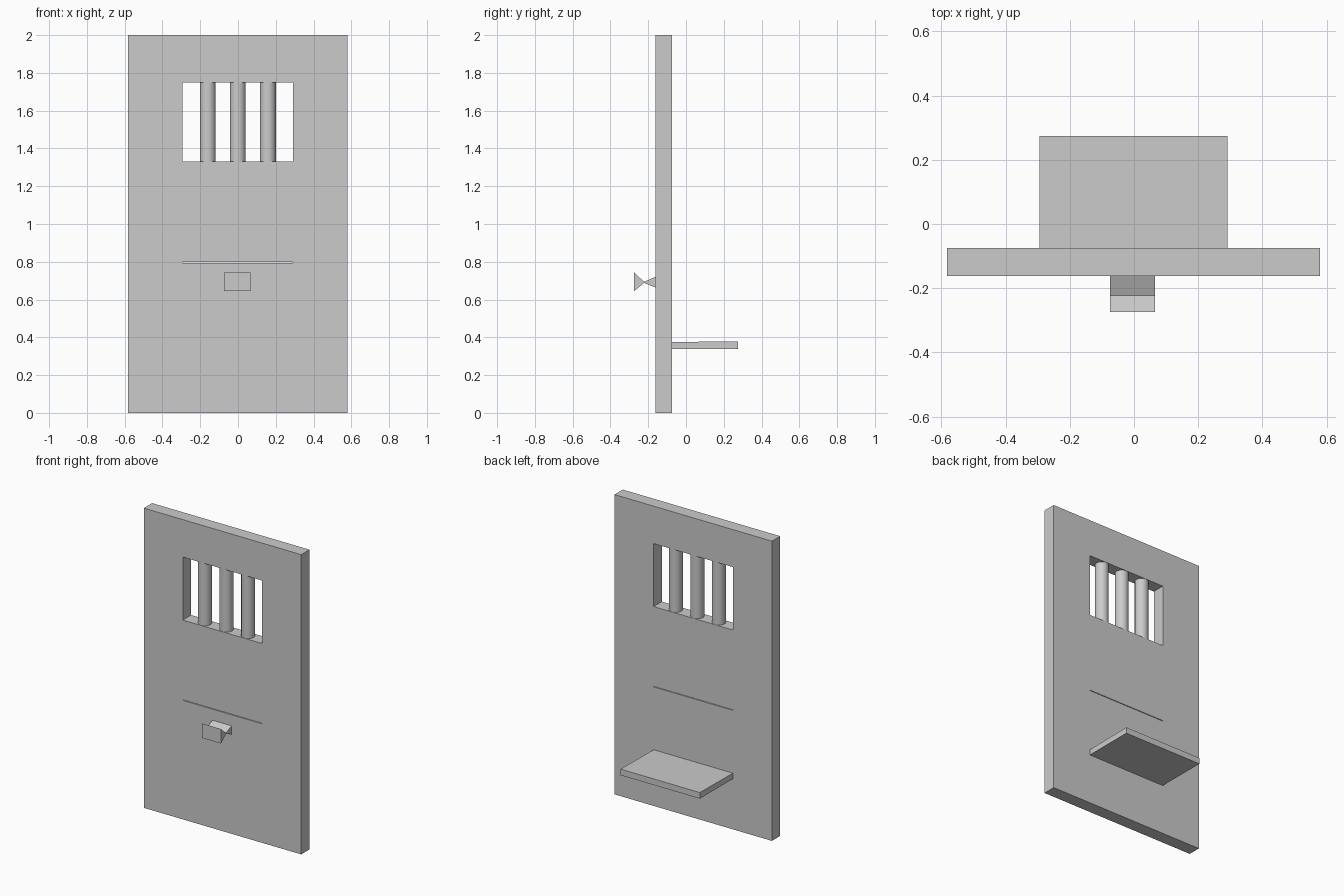
import bpy, bmesh

if "Cube" in bpy.data.objects:
    bpy.data.objects.remove(bpy.data.objects["Cube"])

FRONT, BACK = -0.162, -0.075      # door faces
LEFT, RIGHT = -0.294, 0.291       # width shared by window, slot and shelf


def add_object(name, bm):
    bmesh.ops.recalc_face_normals(bm, faces=bm.faces)
    mesh = bpy.data.meshes.new(name)
    bm.to_mesh(mesh)
    bm.free()
    obj = bpy.data.objects.new(name, mesh)
    bpy.context.collection.objects.link(obj)
    return obj


def extrude_faces(bm, offset):
    geom = bmesh.ops.extrude_face_region(bm, geom=bm.faces[:])["geom"]
    verts = [v for v in geom if isinstance(v, bmesh.types.BMVert)]
    bmesh.ops.translate(bm, verts=verts, vec=offset)


def side_profile(name, points, x0, x1):
    """Extrude a (y, z) outline across x."""
    bm = bmesh.new()
    bm.faces.new([bm.verts.new((x0, y, z)) for y, z in points])
    extrude_faces(bm, (x1 - x0, 0, 0))
    return add_object(name, bm)


# Door slab: a grid of cells with the window and thin slot left open
xs = [-0.582, LEFT, RIGHT, 0.58]
zs = [0, 0.794, 0.798, 1.33, 1.75, 2]
openings = {(1, 1), (1, 3)}
bm = bmesh.new()
grid = [[bm.verts.new((x, FRONT, z)) for z in zs] for x in xs]
for i in range(len(xs) - 1):
    for j in range(len(zs) - 1):
        if (i, j) not in openings:
            bm.faces.new((grid[i][j], grid[i + 1][j],
                          grid[i + 1][j + 1], grid[i][j + 1]))
extrude_faces(bm, (0, BACK - FRONT, 0))
add_object("door_slab", bm)

# Window bars
for n in (-1, 0, 1):
    bpy.ops.mesh.primitive_cylinder_add(
        vertices=32, radius=0.042, depth=0.42,
        location=(n * 0.159 - 0.001, (FRONT + BACK) / 2, 1.54))
    bpy.context.object.name = f"window_bar_{n + 2}"
    bpy.ops.object.shade_smooth_by_angle()

# Pull handle, pinched in the middle
side_profile("handle", [(-0.274, 0.645), (-0.222, 0.688), (FRONT, 0.664),
                        (FRONT, 0.72), (-0.222, 0.694), (-0.274, 0.742)],
             -0.075, 0.066)

# Tray shelf on the back
side_profile("tray_shelf", [(BACK, 0.338), (0.274, 0.338),
                            (0.274, 0.379), (BACK, 0.375)], LEFT, RIGHT)
